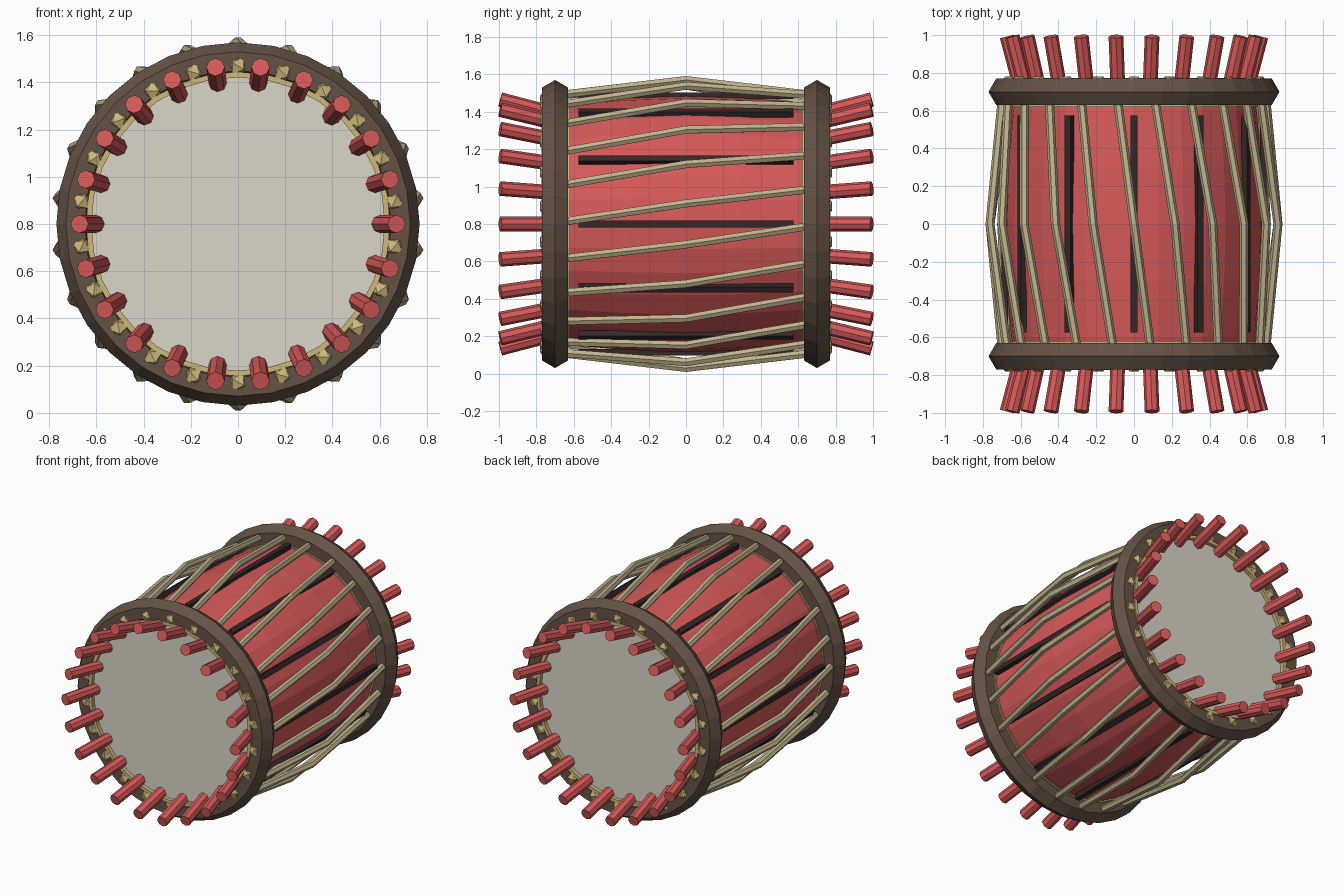
import bpy, bmesh
from math import sin, cos, pi, radians
from mathutils import Vector, Matrix

if "Cube" in bpy.data.objects:
    bpy.data.objects.remove(bpy.data.objects["Cube"])

CZ = 0.80          # height of the drum axis
N = 22             # pegs, knots and cords per ring
STEP = 2 * pi / N


def mat(name, *rgb):
    m = bpy.data.materials.new(name)
    m.diffuse_color = (*rgb, 1)
    m.use_nodes = True
    m.node_tree.nodes["Principled BSDF"].inputs["Base Color"].default_value = m.diffuse_color
    return m


RED = mat("red", 0.68, 0.10, 0.10)
BROWN = mat("brown", 0.13, 0.085, 0.06)
DARK = mat("dark", 0.035, 0.02, 0.02)
GOLD = mat("gold", 0.62, 0.48, 0.20)
CORD = mat("cord", 0.53, 0.45, 0.27)
SKIN = mat("skin", 0.70, 0.67, 0.58)


def pol(r, a, y):
    return Vector((r * cos(a), y, CZ + r * sin(a)))


def finish(bm, name, m):
    bmesh.ops.recalc_face_normals(bm, faces=bm.faces)
    me = bpy.data.meshes.new(name)
    bm.to_mesh(me)
    bm.free()
    me.materials.append(m)
    ob = bpy.data.objects.new(name, me)
    bpy.context.collection.objects.link(ob)
    return ob


def lathe(name, profile, m, closed=False, seg=32):
    """Spin (radius, y) points round the drum axis."""
    bm = bmesh.new()
    rings = [[bm.verts.new(pol(r, 2 * pi * i / seg, y)) for i in range(seg)]
             for r, y in profile]
    pairs = list(zip(rings, rings[1:]))
    if closed:
        pairs.append((rings[-1], rings[0]))
    for a, b in pairs:
        for i in range(seg):
            j = (i + 1) % seg
            bm.faces.new((a[i], a[j], b[j], b[i]))
    return finish(bm, name, m)


def rod(bm, a, b, r, seg):
    d = b - a
    bmesh.ops.create_cone(bm, cap_ends=True, segments=seg, radius1=r, radius2=r, depth=d.length,
                          matrix=Matrix.Translation((a + b) / 2)
                          @ d.to_track_quat('Z', 'Y').to_matrix().to_4x4())


# barrel shell
body = lathe("barrel_shell", [(0.62, -0.74), (0.65, -0.60), (0.675, -0.3), (0.685, 0),
                              (0.675, 0.3), (0.65, 0.60), (0.62, 0.74)], RED)

# dark stave strips
bm = bmesh.new()
for i in range(12):
    a = i * pi / 6
    bmesh.ops.create_cube(bm, size=1, matrix=Matrix.Translation(pol(0.685, a, 0))
                          @ Matrix.Rotation(-a, 4, 'Y') @ Matrix.Diagonal((0.035, 1.15, 0.036, 1)))
finish(bm, "stave_strips", DARK)

for s, side in ((-1, "front"), (1, "back")):
    # skin head
    bm = bmesh.new()
    bmesh.ops.create_cone(bm, cap_ends=True, segments=32, radius1=0.622, radius2=0.622, depth=0.02,
                          matrix=Matrix.Translation((0, s * 0.735, CZ)) @ Matrix.Rotation(pi / 2, 4, 'X'))
    finish(bm, side + "_head", SKIN)

    # hexagonal-section hoop
    lathe(side + "_hoop", [(0.69 + 0.08 * cos(k * pi / 3), s * 0.70 + 0.08 * sin(k * pi / 3))
                           for k in range(6)], BROWN, True)
    # gold lining inside the hoop
    lathe(side + "_lining", [(0.622, s * 0.62), (0.655, s * 0.62),
                             (0.645, s * 0.772), (0.622, s * 0.772)], GOLD, True)

    # pegs
    bm = bmesh.new()
    for i in range(N):
        a = i * STEP
        rod(bm, pol(0.60, a, s * 0.72), pol(0.672, a, s * 0.993), 0.039, 8)
    finish(bm, side + "_pegs", RED)

    # knots between the pegs
    bm = bmesh.new()
    for i in range(N):
        a = (i + 0.5) * STEP
        bmesh.ops.create_icosphere(bm, subdivisions=1, radius=0.052,
                                   matrix=Matrix.Translation(pol(0.67, a, s * 0.737))
                                   @ Matrix.Rotation(-a, 4, 'Y'))
    finish(bm, side + "_knots", GOLD)

# slanted tension cords, bent outwards at the middle
cu = bpy.data.curves.new("tension_cords", 'CURVE')
cu.dimensions = '3D'
cu.bevel_depth = 0.024
cu.bevel_resolution = 1
cu.use_fill_caps = True
for i in range(N):
    a = (i + 0.5) * STEP
    sp = cu.splines.new('POLY')
    sp.points.add(2)
    path = [pol(0.69, a - STEP / 2, -0.74), pol(0.77, a, 0), pol(0.69, a + STEP / 2, 0.74)]
    for p, co in zip(sp.points, path):
        p.co = (*co, 1)
    sp.use_smooth = False
cu.materials.append(CORD)
bpy.context.collection.objects.link(bpy.data.objects.new("tension_cords", cu))
